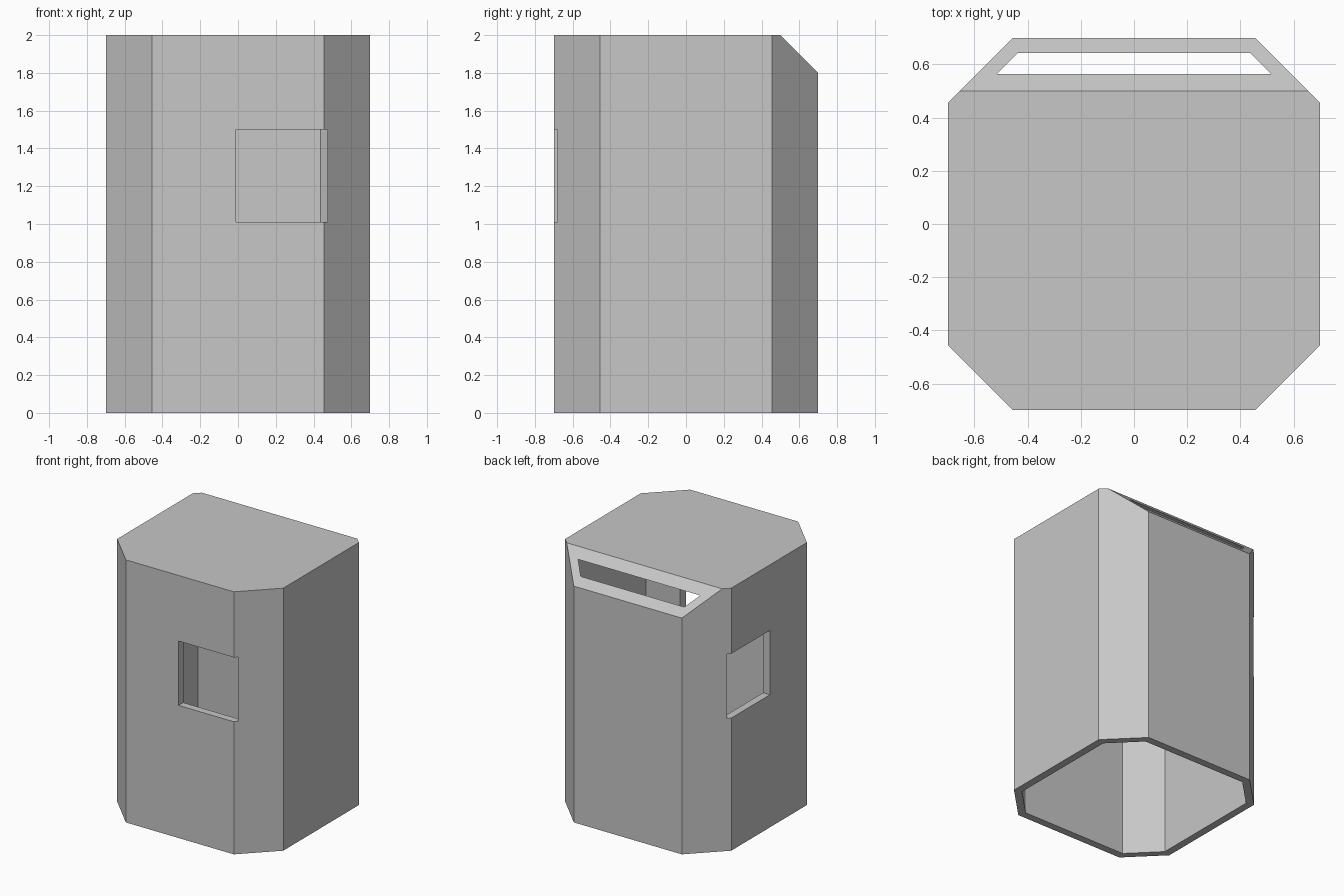
import bpy
import bmesh

if "Cube" in bpy.data.objects:
    bpy.data.objects.remove(bpy.data.objects["Cube"], do_unlink=True)

HALF, CORNER = 0.70, 0.455           # outer octagon: flat distance, corner offset
IN_HALF, IN_CORNER = 0.643, 0.436    # inner octagon
HEIGHT, CEILING = 2.0, 1.936

grey = bpy.data.materials.new("plain grey")
grey.use_nodes = True
colour = (0.57, 0.57, 0.57, 1)
grey.diffuse_color = colour
grey.node_tree.nodes["Principled BSDF"].inputs["Base Color"].default_value = colour


def octagon(h, c):
    return [(c, -h), (h, -c), (h, c), (c, h), (-c, h), (-h, c), (-h, -c), (-c, -h)]


def rectangle(x0, x1, y0, y1):
    return [(x0, y0), (x1, y0), (x1, y1), (x0, y1)]


def prism(name, outline, z0, z1, slope=False):
    """Extrude an outline upward; optionally slice off the sloped back edge."""
    bm = bmesh.new()
    base = bm.faces.new([bm.verts.new((x, y, z0)) for x, y in outline])
    ext = bmesh.ops.extrude_face_region(bm, geom=[base])
    for v in ext["geom"]:
        if isinstance(v, bmesh.types.BMVert):
            v.co.z = z1
    if slope:
        geom = bm.verts[:] + bm.edges[:] + bm.faces[:]
        cut = bmesh.ops.bisect_plane(bm, geom=geom, plane_co=(0, 0.5, HEIGHT),
                                     plane_no=(0, 1, 1), clear_outer=True)
        edges = [e for e in cut["geom_cut"] if isinstance(e, bmesh.types.BMEdge)]
        bmesh.ops.contextual_create(bm, geom=edges)
    bmesh.ops.recalc_face_normals(bm, faces=bm.faces[:])
    mesh = bpy.data.meshes.new(name)
    bm.to_mesh(mesh)
    bm.free()
    mesh.materials.append(grey)
    obj = bpy.data.objects.new(name, mesh)
    bpy.context.collection.objects.link(obj)
    return obj


# Octagonal shell with a sloped back top edge
shell = prism("shell", octagon(HALF, CORNER), 0, HEIGHT, slope=True)

# Hollow, open below, which also opens the slot in the slope; two wall windows
cutters = [
    prism("cavity_cutter", octagon(IN_HALF, IN_CORNER), -0.2, CEILING),
    prism("front_window_cutter", rectangle(-0.01, 0.475, -0.9, -0.5), 1.01, 1.5),
    prism("side_window_cutter", rectangle(-0.9, -0.5, -0.01, 0.475), 1.01, 1.5),
]
for cutter in cutters:
    cutter.hide_render = True
    mod = shell.modifiers.new(cutter.name, "BOOLEAN")
    mod.operation = "DIFFERENCE"
    mod.solver = "EXACT"
    mod.object = cutter

# Bake the cuts and remove the cutters
bpy.context.view_layer.update()
baked = bpy.data.meshes.new_from_object(
    shell.evaluated_get(bpy.context.evaluated_depsgraph_get()))
shell.modifiers.clear()
shell.data = baked
for cutter in cutters:
    bpy.data.objects.remove(cutter, do_unlink=True)
